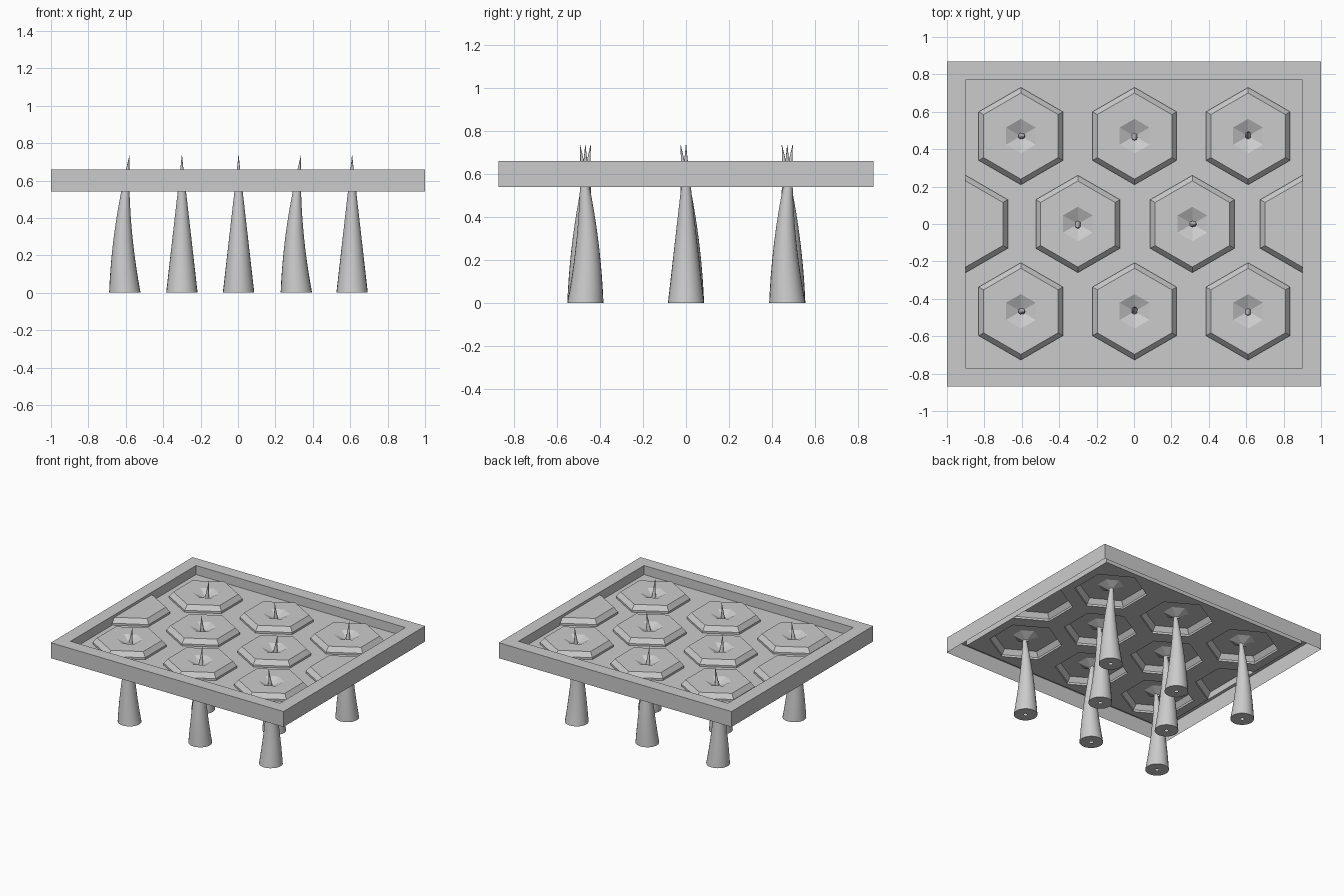
import bpy, bmesh, math
from mathutils import Vector

if "Cube" in bpy.data.objects:
    bpy.data.objects.remove(bpy.data.objects["Cube"])

OX, OY, IX, IY = 1.0, 0.87, 0.9, 0.77      # frame outer / inner half sizes
TOP, BOTTOM, FLOOR, HEX_TOP = 0.66, 0.54, 0.59, 0.64
HEX_R, HEX_R2 = 0.26, 0.23


def finish(name, bm):
    me = bpy.data.meshes.new(name)
    bm.to_mesh(me)
    bm.free()
    ob = bpy.data.objects.new(name, me)
    bpy.context.collection.objects.link(ob)
    return ob


def ring(bm, pts, z):
    return [bm.verts.new((x, y, z)) for x, y in pts]


def bridge(bm, a, b, smooth=False):
    n = len(a)
    for i in range(n):
        j = (i + 1) % n
        bm.faces.new((a[i], a[j], b[j], b[i])).smooth = smooth


def rect(x, y):
    return [(-x, -y), (x, -y), (x, y), (-x, y)]


def ngon(cx, cy, r, n=6, start=math.pi / 2):
    return [(cx + r * math.cos(start + 2 * math.pi * k / n),
             cy + r * math.sin(start + 2 * math.pi * k / n)) for k in range(n)]


def half_hex(side, r):
    # half hexagon cut off by the left (-1) or right (+1) frame wall
    w = r * math.sqrt(3) / 2
    return [(side * IX, side * r), (side * (IX - w), side * r / 2),
            (side * (IX - w), -side * r / 2), (side * IX, -side * r)]


# Tray frame: open underneath, with outer wall, rim and inner wall
bm = bmesh.new()
loops = [ring(bm, rect(OX, OY), BOTTOM), ring(bm, rect(OX, OY), TOP),
         ring(bm, rect(IX, IY), TOP), ring(bm, rect(IX, IY), FLOOR)]
for a, b in zip(loops, loops[1:]):
    bridge(bm, a, b)
finish("tray_frame", bm)

# Hexagon centres, each with the lean direction of its spike
cells = [(-0.605, 0.47, (1, 0)), (0.003, 0.47, (0, -1)), (0.61, 0.47, (0, 1)),
         (-0.3, 0.0, (0, -1)), (0.312, 0.0, (1, 0)),
         (-0.605, -0.467, (1, 0)), (0.003, -0.467, (0, 1)), (0.61, -0.467, (0, -1))]

# Tray floor with hexagonal openings and side notches
bm = bmesh.new()
outline = [(-IX, -IY), (IX, -IY)] + half_hex(1, HEX_R)[::-1] + \
          [(IX, IY), (-IX, IY)] + half_hex(-1, HEX_R)[::-1]
edges = []
for pts in [outline] + [ngon(x, y, HEX_R) for x, y, d in cells]:
    vs = ring(bm, pts, FLOOR)
    edges += [bm.edges.new((vs[i], vs[(i + 1) % len(vs)])) for i in range(len(vs))]
bmesh.ops.triangle_fill(bm, edges=edges, use_beauty=True, normal=(0, 0, 1))
bmesh.ops.dissolve_limit(bm, angle_limit=0.01, verts=bm.verts[:], edges=bm.edges[:])
finish("tray_floor", bm)


# Raised hexagon with bevelled rim and sunken centre
def hex_cell(cx, cy):
    bm = bmesh.new()
    rows = [(HEX_R, FLOOR), (HEX_R, FLOOR + 0.015), (HEX_R2, HEX_TOP),
            (0.092, HEX_TOP), (0.016, HEX_TOP - 0.035)]
    prev = None
    for r, z in rows:
        cur = ring(bm, ngon(cx, cy, r), z)
        if prev:
            bridge(bm, prev, cur)
        prev = cur
    finish("hexagon_cell", bm)


# Curved tapering spike standing on the ground and piercing a cell
def spike(cx, cy, lean, height=0.735, r0=0.084, n=24, steps=12):
    bm = bmesh.new()
    d = Vector(lean)
    prev = ring(bm, ngon(cx, cy, 0.012, n), 0)
    for s in range(steps + 1):
        t = s / steps
        off = d * (0.08 * t * t - 0.055 * t)
        cur = ring(bm, ngon(cx + off.x, cy + off.y, max(r0 * (1 - t), 0.001), n), height * t)
        bridge(bm, cur, prev) if s == 0 else bridge(bm, prev, cur, True)
        prev = cur
    bm.faces.new(prev)
    bmesh.ops.recalc_face_normals(bm, faces=bm.faces[:])
    finish("spike_leg", bm)


for x, y, d in cells:
    hex_cell(x, y)
    spike(x, y, d)

# Half hexagons against the side walls
for side in (-1, 1):
    bm = bmesh.new()
    a = ring(bm, half_hex(side, HEX_R), FLOOR)
    b = ring(bm, half_hex(side, HEX_R), FLOOR + 0.015)
    c = ring(bm, half_hex(side, HEX_R2), HEX_TOP)
    for lo, hi in ((a, b), (b, c)):
        for i in range(3):
            bm.faces.new((lo[i], lo[i + 1], hi[i + 1], hi[i]))
    bm.faces.new(c)
    finish("half_hexagon", bm)
